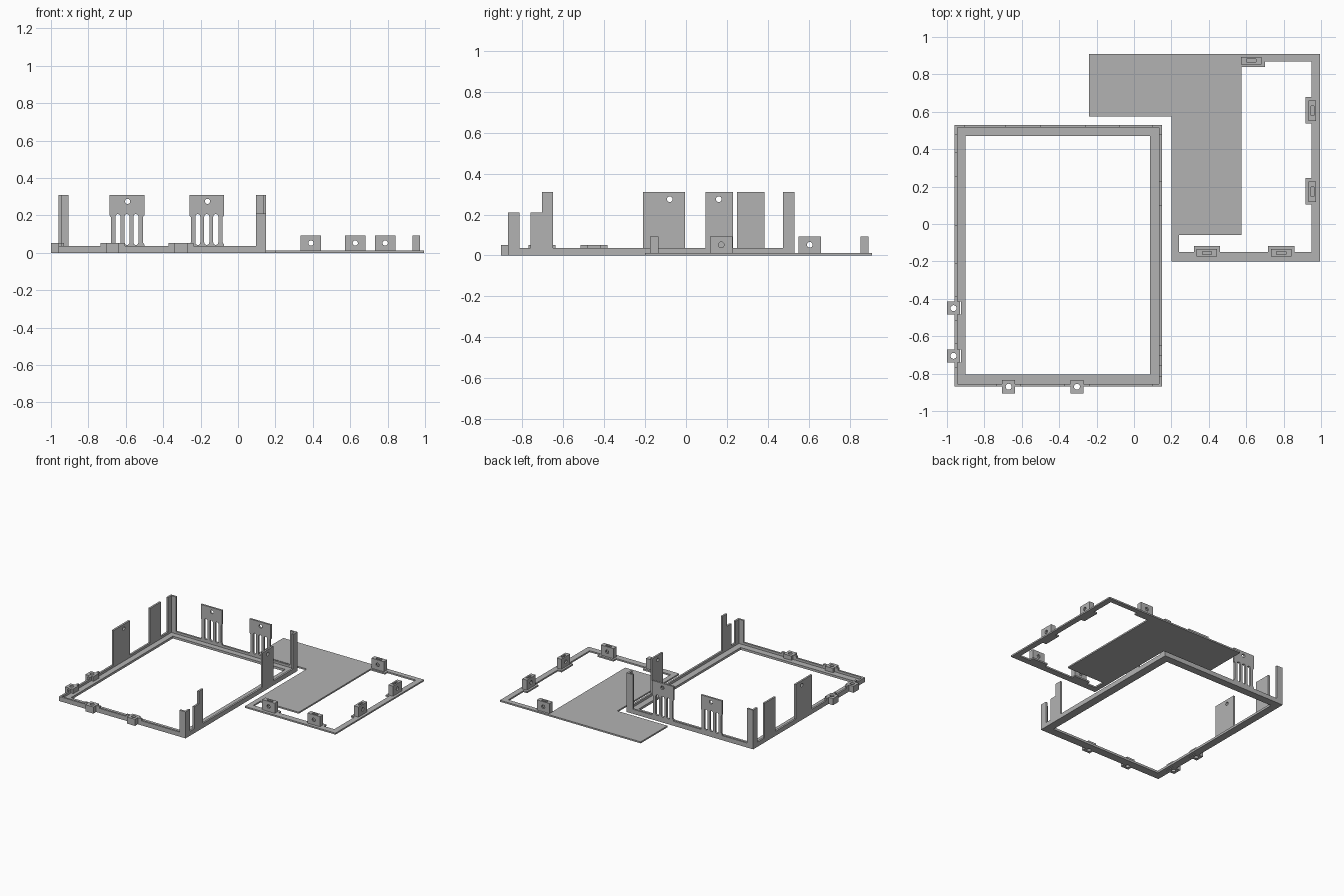
import bpy, bmesh
from math import sin, cos, pi

cube = bpy.data.objects.get("Cube")
if cube:
    bpy.data.objects.remove(cube, do_unlink=True)

grey = bpy.data.materials.new("plain grey")
grey.use_nodes = True
grey.diffuse_color = (0.45, 0.45, 0.45, 1)
grey.node_tree.nodes["Principled BSDF"].inputs["Base Color"].default_value = (0.45, 0.45, 0.45, 1)


def rect(a, b, c, d):
    return [(a, c), (b, c), (b, d), (a, d)]


def circle(u, v, r, n=16):
    return [(u + r * cos(2 * pi * i / n), v + r * sin(2 * pi * i / n)) for i in range(n)]


def capsule(u, low, high, r, n=8):
    top = [(u + r * cos(pi * i / n), high - r + r * sin(pi * i / n)) for i in range(n + 1)]
    return top + [(u - r * cos(pi * i / n), low + r - r * sin(pi * i / n)) for i in range(n + 1)]


def plate(name, axis, start, end, *loops):
    """Solid slab: first loop is the outline, the others are holes."""
    place = {"x": lambda u, v, w: (w, u, v),
             "y": lambda u, v, w: (u, w, v),
             "z": lambda u, v, w: (u, v, w)}[axis]
    bm = bmesh.new()
    edges = []
    for loop in loops:
        vs = [bm.verts.new(place(u, v, start)) for u, v in loop]
        edges += [bm.edges.new((vs[i - 1], vs[i])) for i in range(len(vs))]
    bmesh.ops.triangle_fill(bm, edges=edges, use_beauty=True, normal=place(0, 0, 1))
    out = bmesh.ops.extrude_face_region(bm, geom=bm.faces[:])
    moved = [g for g in out["geom"] if isinstance(g, bmesh.types.BMVert)]
    bmesh.ops.translate(bm, verts=moved, vec=place(0, 0, end - start))
    bmesh.ops.recalc_face_normals(bm, faces=bm.faces[:])
    mesh = bpy.data.meshes.new(name)
    bm.to_mesh(mesh)
    bm.free()
    mesh.materials.append(grey)
    obj = bpy.data.objects.new(name, mesh)
    bpy.context.collection.objects.link(obj)
    return obj


# Main frame dimensions
X0, X1, Y0, Y1 = -0.96, 0.15, -0.87, 0.53
T, LEDGE, RIM, LUG, TALL, SHORT = 0.015, 0.018, 0.036, 0.052, 0.31, 0.21
front_clips = [-0.67, -0.305]
left_clips = [-0.45, -0.705]
HALF, DEEP = 0.035, 0.035

# Frame ledge, notched where the screw clips sit
outline = [(X0, Y0)]
for c in front_clips:
    outline += [(c - HALF, Y0), (c - HALF, Y0 + DEEP), (c + HALF, Y0 + DEEP), (c + HALF, Y0)]
outline += [(X1, Y0), (X1, Y1), (X0, Y1)]
for c in left_clips:
    outline += [(X0, c + HALF), (X0 + DEEP, c + HALF), (X0 + DEEP, c - HALF), (X0, c - HALF)]
plate("frame_ledge", "z", 0, LEDGE, outline, rect(-0.90, 0.085, -0.805, 0.47))

# Raised rim on the plain sides
plate("back_rim", "y", Y1 - T, Y1, rect(X0, X1, LEDGE, RIM))
plate("right_rim", "x", X1 - T, X1, rect(Y0, Y1 - T, LEDGE, RIM))


# Rim with lugs, interrupted by the clips
def clipped_rim(name, axis, at, low, high, clips):
    ends = [low] + [e for c in sorted(clips) for e in (c - HALF, c + HALF)] + [high]
    for a, b in zip(ends[::2], ends[1::2]):
        plate(name + "_rim", axis, at, at + T, rect(a, b, LEDGE, RIM))
    for c in clips:
        for a, b in ((c - 0.066, c - HALF), (c + HALF, c + 0.066)):
            plate(name + "_lug", axis, at, at + T, rect(a, b, RIM, LUG))


clipped_rim("front", "y", Y0, X0, X1 - T, front_clips)
clipped_rim("left", "x", X0, Y0 + T, Y1 - T, left_clips)

# Screw clips with vertical holes
centres = [(c, Y0) for c in front_clips] + [(X0 - 0.005, c) for c in left_clips]
for u, v in centres:
    plate("screw_clip", "z", 0, LUG, rect(u - HALF, u + HALF, v - HALF, v + HALF),
          circle(u, v, 0.016))


# L-shaped corner posts
def corner_post(name, x, y, sx, sy, height):
    w = 0.055
    shape = [(0, 0), (w, 0), (w, T), (T, T), (T, w), (0, w)]
    plate(name, "z", LEDGE, height, [(x + sx * u, y + sy * v) for u, v in shape])


corner_post("back_left_post", X0, Y1, 1, -1, TALL)
corner_post("back_right_post", X1, Y1, -1, -1, TALL)
corner_post("front_right_post", X1, Y0, -1, 1, SHORT)

# Side tabs
plate("wide_left_tab", "x", X0, X0 + T, rect(-0.21, -0.005, RIM, TALL), circle(-0.08, 0.275, 0.014))
plate("narrow_left_tab", "x", X0, X0 + T, rect(0.25, 0.385, RIM, TALL))
plate("right_tab", "x", X1 - T, X1, rect(0.095, 0.23, RIM, TALL), circle(0.16, 0.275, 0.014))
plate("stepped_tab", "x", X1 - T, X1,
      [(-0.76, RIM), (-0.65, RIM), (-0.65, TALL), (-0.705, TALL), (-0.705, SHORT), (-0.76, SHORT)])

# Flexible back tabs on slotted legs
for c in (-0.594, -0.167):
    half = [(0.093, RIM), (0.093, 0.045), (0.085, 0.055), (0.085, 0.19), (0.093, 0.2), (0.093, TALL)]
    shape = [(c + u, v) for u, v in half] + [(c - u, v) for u, v in reversed(half)]
    slots = [capsule(c + d, 0.042, 0.207, 0.0135) for d in (-0.048, 0, 0.048)]
    plate("back_flex_tab", "y", Y1 - T, Y1, shape, circle(c + 0.004, 0.275, 0.014), *slots)

# Flat cover plate with its open window
THIN = 0.012
plate("cover_plate", "z", 0, THIN,
      [(0.2, -0.2), (0.995, -0.2), (0.995, 0.91), (-0.24, 0.91), (-0.24, 0.575), (0.2, 0.575)],
      [(0.24, -0.15), (0.95, -0.15), (0.95, 0.87), (0.575, 0.87), (0.575, -0.06), (0.24, -0.06)])


# Nut holders: two drilled walls around a slotted core
def nut_holder(axis, centre, start):
    block = rect(centre - 0.055, centre + 0.055, THIN, 0.092)
    for a in (start, start + 0.028):
        plate("nut_holder_wall", axis, a, a + 0.012, block, circle(centre, 0.052, 0.014))
    core = [(-0.055, THIN), (0.055, THIN), (0.055, 0.092), (0.025, 0.092),
            (0.025, 0.028), (-0.025, 0.028), (-0.025, 0.092), (-0.055, 0.092)]
    plate("nut_holder_core", axis, start + 0.012, start + 0.028, [(centre + u, v) for u, v in core])


for x in (0.39, 0.787):
    nut_holder("y", x, -0.175)
    plate("holder_pad", "z", 0, THIN, rect(x - 0.07, x + 0.07, -0.15, -0.117))
for y in (0.172, 0.605):
    nut_holder("x", y, 0.934)
    plate("holder_pad", "z", 0, THIN, rect(0.918, 0.95, y - 0.068, y + 0.075))
nut_holder("y", 0.627, 0.853)
plate("holder_pad", "z", 0, THIN, rect(0.575, 0.70, 0.84, 0.87))
